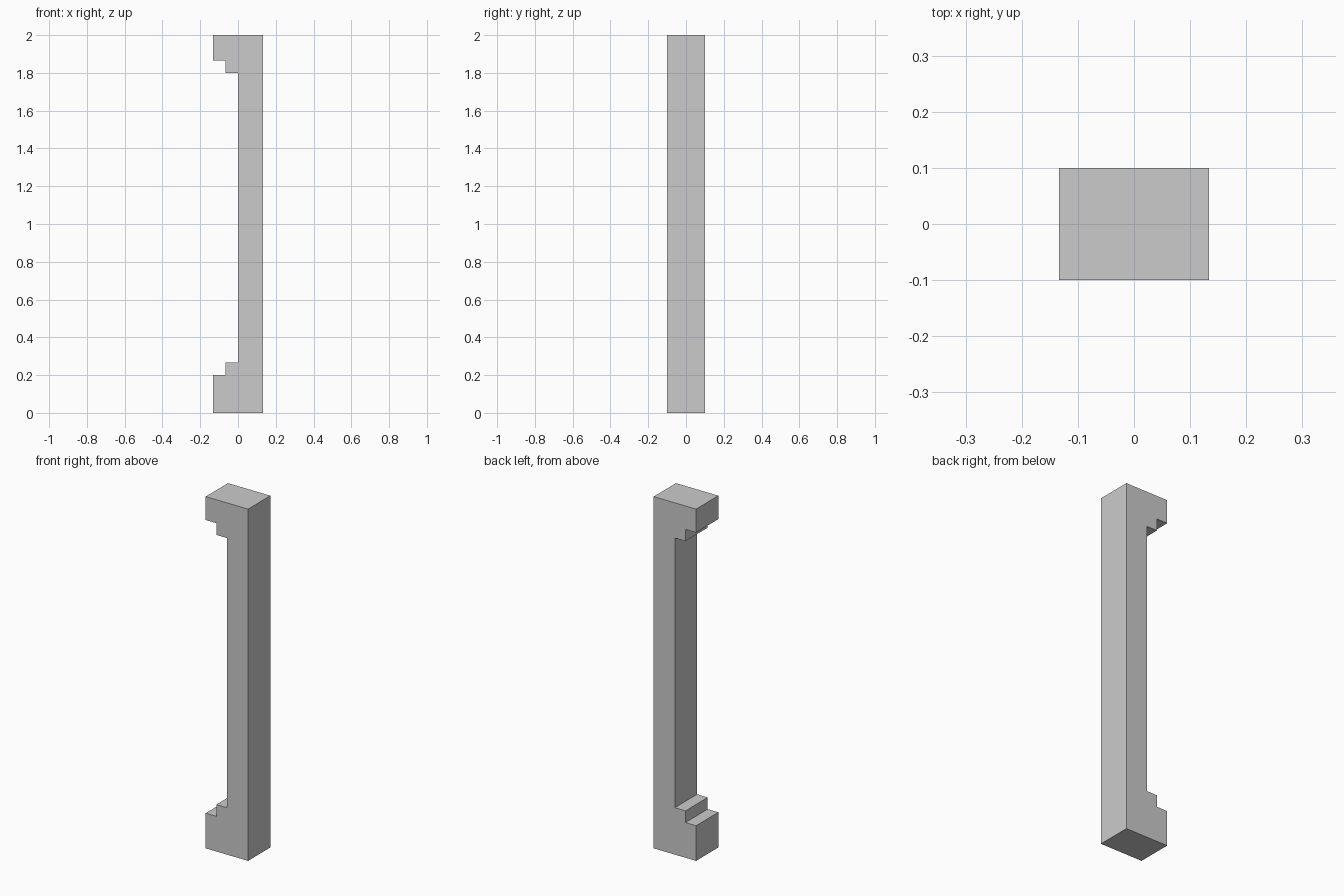
import bpy, bmesh

if "Cube" in bpy.data.objects:
    bpy.data.objects.remove(bpy.data.objects["Cube"])

U = 2 / 15          # block grid unit: the column is 15 units tall
DEPTH = 1.5 * U

# Side profile (x, z) in grid units: straight back, stepped base and stepped capital
profile = [(1, 0), (1, 15), (-1, 15), (-1, 14), (-0.5, 14), (-0.5, 13.5), (0, 13.5),
           (0, 2), (-0.5, 2), (-0.5, 1.5), (-1, 1.5), (-1, 0)]


def extrude_profile(name, points, depth):
    bm = bmesh.new()
    face = bm.faces.new([bm.verts.new((x * U, -depth / 2, z * U)) for x, z in points])
    result = bmesh.ops.extrude_face_region(bm, geom=[face], use_keep_orig=True)
    verts = [g for g in result["geom"] if isinstance(g, bmesh.types.BMVert)]
    bmesh.ops.translate(bm, verts=verts, vec=(0, depth, 0))
    bmesh.ops.recalc_face_normals(bm, faces=bm.faces)
    mesh = bpy.data.meshes.new(name)
    bm.to_mesh(mesh)
    bm.free()
    obj = bpy.data.objects.new(name, mesh)
    bpy.context.collection.objects.link(obj)
    return obj


# Wall pilaster
extrude_profile("stepped_pilaster", profile, DEPTH)
